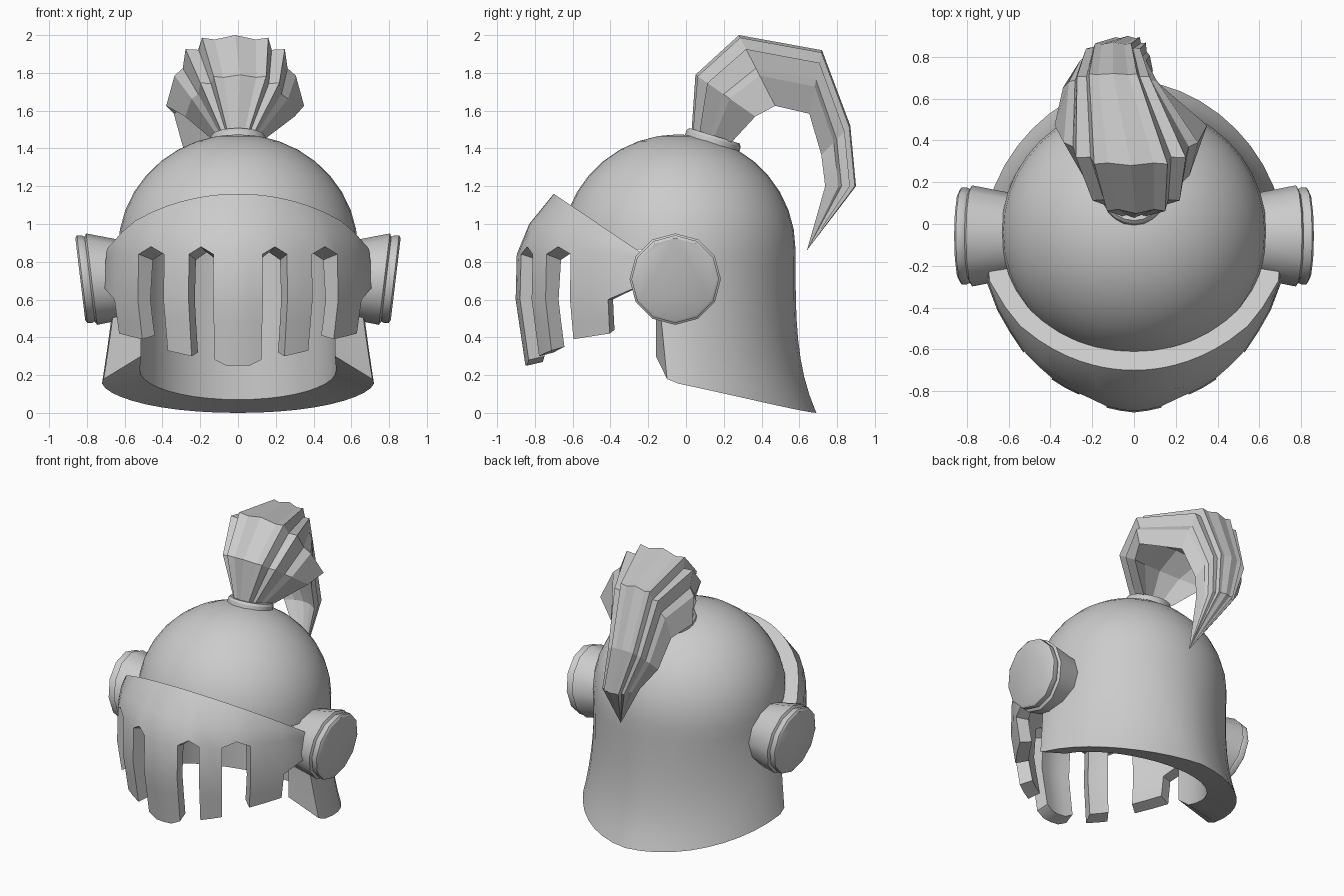
import bpy, bmesh
from math import sin, cos, pi, radians
from mathutils import Vector, Matrix

cube = bpy.data.objects.get("Cube")
if cube:
    bpy.data.objects.remove(cube, do_unlink=True)

steel = bpy.data.materials.new("grey steel")
steel.use_nodes = True
GREY = (0.6, 0.6, 0.6, 1)
steel.diffuse_color = GREY
steel.node_tree.nodes["Principled BSDF"].inputs["Base Color"].default_value = GREY


def interp(x, pts):
    """Piecewise linear lookup through (x, value) pairs in rising order."""
    if x <= pts[0][0]:
        return pts[0][1]
    for (x0, v0), (x1, v1) in zip(pts, pts[1:]):
        if x <= x1:
            return v0 + (v1 - v0) * (x - x0) / (x1 - x0)
    return pts[-1][1]


def finish(name, bm, angle=30):
    bmesh.ops.remove_doubles(bm, verts=bm.verts, dist=0.0005)
    bmesh.ops.recalc_face_normals(bm, faces=bm.faces)
    mesh = bpy.data.meshes.new(name)
    bm.to_mesh(mesh)
    bm.free()
    mesh.materials.append(steel)
    ob = bpy.data.objects.new(name, mesh)
    bpy.context.collection.objects.link(ob)
    bpy.ops.object.select_all(action='DESELECT')
    ob.select_set(True)
    bpy.context.view_layer.objects.active = ob
    bpy.ops.object.shade_smooth_by_angle(angle=radians(angle))


def thick_grid(name, cols, rows, point, exists, wrap=False):
    """Two-skinned plate: point(col, row, inner) gives positions, exists(col, row) keeps cells."""
    bm = bmesh.new()
    skins = [[[bm.verts.new(point(c, r, inner)) for r in range(rows)]
              for c in range(cols)] for inner in (False, True)]
    partner = {o: i for oc, ic in zip(*skins) for o, i in zip(oc, ic)}
    outer = []
    for c in range(cols if wrap else cols - 1):
        d = (c + 1) % cols
        for r in range(rows - 1):
            if exists(c, r):
                g = skins[0]
                outer.append(bm.faces.new((g[c][r], g[c][r + 1], g[d][r + 1], g[d][r])))
    # edges at the top pole of a wrapped grid collapse when doubles are merged
    rim = [e for e in bm.edges if len(e.link_faces) == 1
           and (e.verts[0].co - e.verts[1].co).length > 0.0005]
    rim = [tuple(e.verts) for e in rim]
    for f in outer:
        bm.faces.new([partner[v] for v in reversed(f.verts)])
    for a, b in rim:
        bm.faces.new((a, b, partner[b], partner[a]))
    bmesh.ops.delete(bm, geom=[v for v in bm.verts if not v.link_faces], context='VERTS')
    finish(name, bm)


def loft(name, rings, angle=30):
    bm = bmesh.new()
    loops = [[bm.verts.new(p) for p in ring] for ring in rings]
    n = len(loops[0])
    for a, b in zip(loops, loops[1:]):
        for i in range(n):
            j = (i + 1) % n
            bm.faces.new((a[i], a[j], b[j], b[i]))
    bm.faces.new(loops[0])
    bm.faces.new(loops[-1])
    finish(name, bm, angle)


# Helmet shell: dome all round, flared neck guard behind the ears
COLS, DOME, GUARD = 40, 9, 9


def shell_point(c, r, inner):
    a = 2 * pi * c / COLS
    s = sin(a)
    rx, ry, rz = (0.52, 0.52, 0.52) if inner else (0.635, 0.62, 0.61)
    if r <= DOME:
        e = pi / 2 * (1 - r / DOME)
        rx, ry, z = rx * cos(e), ry * cos(e), 0.865 + rz * sin(e)
    else:
        t = (r - DOME) / GUARD
        bottom = 0.155 * (1 - s) + (0.07 if inner else 0)
        if inner and c == COLS - 1:  # clipped inner corners at the front
            bottom = 0.30
        z = 0.865 + (bottom - 0.865) * t
        if not inner:
            flare = t ** (1.3 + 2.2 * max(s, 0))
            pinch = 0.03 * t * max(sin(2 * a), -sin(2 * a) if s > 0 else 0)
            rx += 0.085 * flare - pinch
            ry += 0.11 * flare - pinch
    y = ry * s - (0.07 if inner else 0.04)
    if c == COLS - 1 and r > DOME:  # front edge of the guard
        y = -0.16 if inner else -0.10 - 0.1 * (z - 0.18)
    return (rx * cos(a), y, z)


def shell_exists(c, r):
    return r < DOME or c <= COLS // 2 or c == COLS - 1


def mirrored_shell_point(c, r, inner):
    """Right half repeats the left half, so both front edges match."""
    if COLS // 4 < c <= 3 * COLS // 4:
        x, y, z = shell_point((COLS // 2 - c) % COLS, r, inner)
        return (-x, y, z)
    return shell_point(c, r, inner)


thick_grid("helmet_shell", COLS, DOME + GUARD + 1, mirrored_shell_point,
           lambda c, r: shell_exists(c, r) or c == COLS // 2, wrap=True)

# Visor: curved plate with hanging bars separated by peaked slots
half = [5.5, 11, 17, 23, 29.5, 36, 44, 52, 62, 72, 84, 96]
angles = [-a for a in reversed(half)] + [0] + half
VISOR_R = [(0.25, 0.65), (0.62, 0.705), (0.86, 0.695), (1.0, 0.63), (1.16, 0.50)]
VISOR_PLAN = [(0, 1), (11, 0.985), (23, 0.955), (62, 0.96), (72, 0.98), (84, 1.01)]
VISOR_THICK = [(0.8, 0.085), (0.9, 0.11), (1.16, 0.15)]
BAR_END = [(5.5, 0.25), (11, 0.28), (23, 0.30), (36, 0.33), (52, 0.39), (72, 0.42)]
RAKE = 0.674


def visor_radius(z, deg):
    plan = interp(z, [(0.84, interp(deg, VISOR_PLAN)), (1.0, 1)])
    return interp(z, VISOR_R) * plan


def visor_point(c, r, inner):
    deg = abs(angles[c])
    a = radians(angles[c])
    top = 0.95
    for _ in range(12):  # top edge lies in one slanting plane
        y = -0.2 - visor_radius(top, deg) * cos(a)
        top = 1.16 - RAKE * (y + 0.7)
    slot = min(0.88 if deg in (17, 44) else 0.84, top - 0.05)
    side_edge = 0.60 + 0.005 * max(deg - 72, 0)
    z = (top, (top + slot) / 2, slot, side_edge, 0.48, interp(deg, BAR_END))[r]
    rad = visor_radius(z, deg)
    if inner:
        thick = interp(z, VISOR_THICK)
        rad -= thick
        if r == 0:
            z -= RAKE * thick * cos(a)
        elif r == 2:
            z -= 0.03
        elif r == 5:
            z += 0.02
    return (rad * sin(a), -0.2 - rad * cos(a), z)


def visor_exists(c, r):
    mid = abs(angles[c] + angles[c + 1]) / 2
    if 11 < mid < 23 or 36 < mid < 52:
        return r < 2
    return r < 3 if mid > 72 else True


thick_grid("visor", len(angles), 6, visor_point, visor_exists)

# Ear discs: stepped twelve-sided hubs leaning slightly outward at the top
HUB = [(0.20, 0.56), (0.242, 0.775), (0.225, 0.785), (0.232, 0.80), (0.232, 0.825), (0.217, 0.835)]
for side, name in ((1, "left_ear_disc"), (-1, "right_ear_disc")):
    rings = []
    for rad, x in HUB:
        ring = []
        for i in range(12):
            a = 2 * pi * i / 12
            dz = rad * sin(a)
            ring.append((side * (x + 0.12 * dz), rad * cos(a) - 0.057, 0.708 + dz))
        rings.append(ring)
    loft(name, rings, 35)

# Plume collar, tipped backward on the crown
tip_back = Matrix.Translation((0, 0.13, 1.40)) @ Matrix.Rotation(radians(-17), 4, 'X')
loft("plume_collar", [[tip_back @ Vector((rad * cos(2 * pi * i / 20), rad * sin(2 * pi * i / 20), z))
                       for i in range(20)]
                      for rad, z in ((0.155, -0.06), (0.15, 0.055), (0.14, 0.07))])

# Plume: ridged, hollow-bellied section swept back and down to a point
RIDGE = [(0, 1), (0.3, 0.88), (0.48, 0.93), (0.53, 0.6), (0.72, 0.62), (0.76, 0.1),
         (0.88, -0.1), (1, -0.92), (0.5, -0.5), (0, -0.35)]
section = RIDGE + [(-u, v) for u, v in reversed(RIDGE[1:-1])]
# outer (y, z), inner (y, z), half width, sideways shift
SWEEP = [((0.03, 1.50), (0.25, 1.43), 0.12, 0),
         ((0.05, 1.79), (0.38, 1.56), 0.29, 0.01),
         ((0.28, 2.00), (0.48, 1.61), 0.365, -0.015),
         ((0.72, 1.92), (0.65, 1.57), 0.24, -0.10),
         ((0.87, 1.52), (0.71, 1.36), 0.18, -0.10),
         ((0.90, 1.20), (0.73, 1.20), 0.12, -0.03),
         ((0.64, 0.86), (0.64, 0.86), 0, 0.07)]
plume = []
for out, inn, width, shift in SWEEP:
    o, i = Vector((shift, *out)), Vector((shift, *inn))
    mid, arm = (o + i) / 2, (o - i) / 2
    plume.append([mid + arm * v + Vector((width * u, 0, 0)) for u, v in section])
loft("plume", plume, 12)
